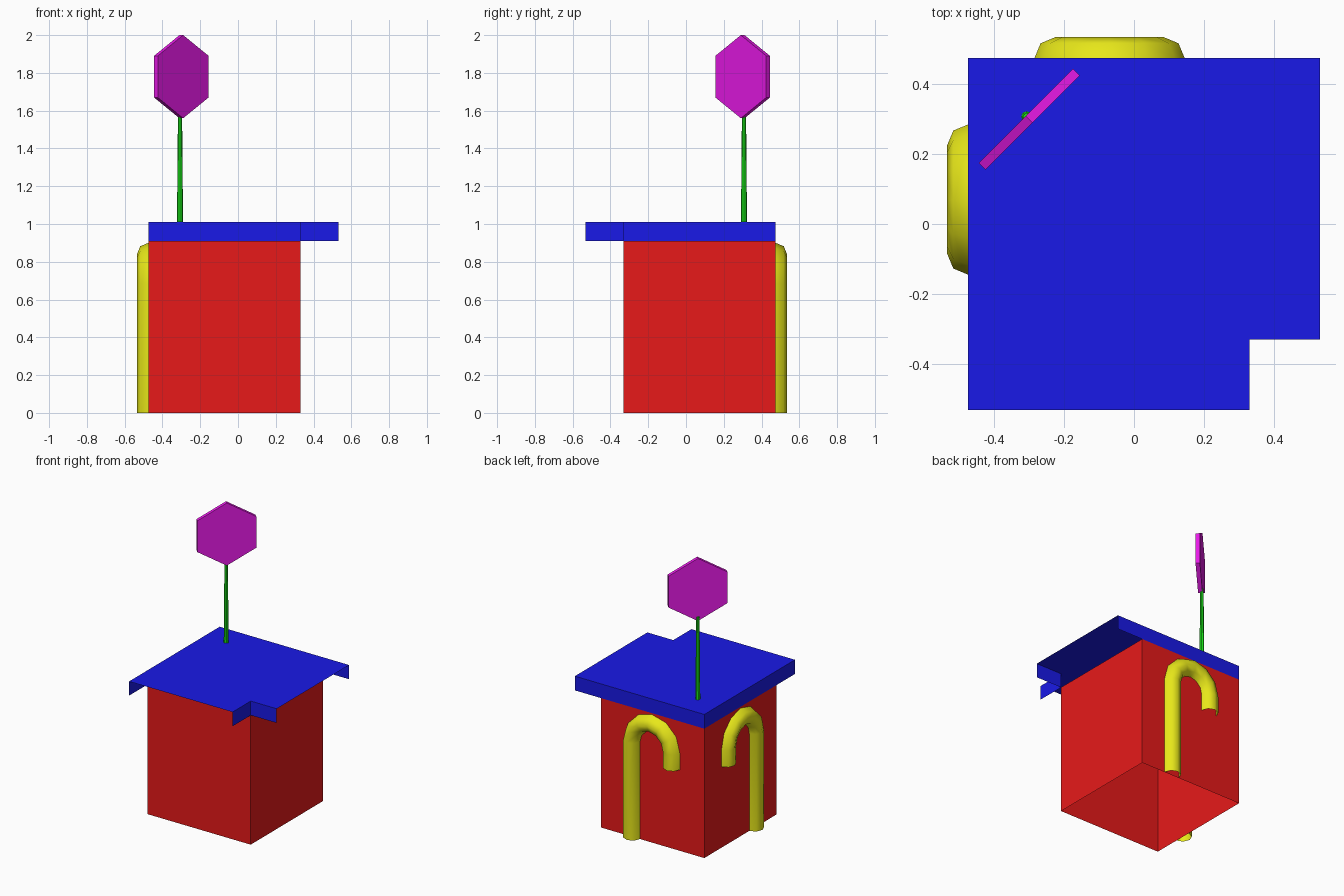
import bpy, bmesh
from math import sin, cos, pi
from mathutils import Matrix, Vector

if "Cube" in bpy.data.objects:
    bpy.data.objects.remove(bpy.data.objects["Cube"])

LO, HI, OUT = -0.475, 0.33, 0.532     # wall planes and roof overhang
EAVE, ROOF = 0.91, 1.01


def material(name, rgb):
    m = bpy.data.materials.new(name)
    m.diffuse_color = (*rgb, 1)
    m.use_nodes = True
    m.node_tree.nodes["Principled BSDF"].inputs["Base Color"].default_value = m.diffuse_color
    return m


RED = material("red", (0.8, 0.01, 0.01))
BLUE = material("blue", (0.01, 0.01, 0.8))
YELLOW = material("yellow", (0.8, 0.8, 0.01))
GREEN = material("green", (0.01, 0.8, 0.01))
PURPLE = material("purple", (0.8, 0.01, 0.8))


def make(name, bm, mat, smooth=False):
    me = bpy.data.meshes.new(name)
    bm.to_mesh(me)
    bm.free()
    me.materials.append(mat)
    for p in me.polygons:
        p.use_smooth = smooth
    ob = bpy.data.objects.new(name, me)
    bpy.context.collection.objects.link(ob)
    return ob


def strip(bm, a, b, z0, z1):
    """Vertical wall from plan point a to b."""
    return bm.faces.new([bm.verts.new((*p, z)) for p, z in
                         ((a, z0), (b, z0), (b, z1), (a, z1))])


# walls: four sides, open at the bottom
bm = bmesh.new()
plan = [(LO, -HI), (HI, -HI), (HI, -LO), (LO, -LO)]
for i in range(4):
    strip(bm, plan[i], plan[(i + 1) % 4], 0, EAVE)
bmesh.ops.remove_doubles(bm, verts=bm.verts, dist=1e-4)
make("walls", bm, RED)

# roof: notched sheet with a rim, left open along the front and right eaves
bm = bmesh.new()
plan = [(LO, -OUT), (HI, -OUT), (HI, -HI), (OUT, -HI), (OUT, -LO), (LO, -LO)]
bm.faces.new([bm.verts.new((*p, ROOF)) for p in plan])
for i in (1, 2, 4, 5):
    strip(bm, plan[i], plan[(i + 1) % 6], EAVE, ROOF)
bmesh.ops.remove_doubles(bm, verts=bm.verts, dist=1e-4)
make("roof", bm, BLUE)


def half_pipe(name, place):
    """Hooked half pipe lying against a wall; place maps (along, out, z) to the model."""
    mid, bend, r, zc = -0.07, 0.155, 0.06, 0.685
    path = [(mid + bend, 0, 1, 0)]
    path += [(mid + bend * cos(a), zc + bend * sin(a), cos(a), sin(a))
             for a in (pi * k / 6 for k in range(7))]
    path += [(mid - bend, 0.57, -1, 0)]
    bm = bmesh.new()
    rings = []
    for u, z, nu, nz in path:
        ring = []
        for k in range(5):
            a = pi * k / 4
            ring.append(bm.verts.new(place(u + nu * r * cos(a), r * sin(a), z + nz * r * cos(a))))
        rings.append(ring)
    # the first path point sits under the arc start
    for p, q in zip(rings, rings[1:]):
        for k in range(4):
            bm.faces.new((p[k], p[k + 1], q[k + 1], q[k]))
    bmesh.ops.recalc_face_normals(bm, faces=bm.faces)
    bm.normal_update()
    centre = Vector(place(mid, 0, 0.5))
    outward = Vector(place(mid, 1, 0.5)) - centre
    if sum(f.normal.dot(outward) * f.calc_area() for f in bm.faces) < 0:
        bmesh.ops.reverse_faces(bm, faces=bm.faces)
    make(name, bm, YELLOW, True)


# pipes: mirrored across the back left corner
half_pipe("back_pipe", lambda u, o, z: (u, -LO + o, z))
half_pipe("left_pipe", lambda u, o, z: (LO - o, -u, z))

# sign post
bm = bmesh.new()
bmesh.ops.create_cone(bm, cap_ends=True, segments=8, radius1=0.016, radius2=0.011, depth=0.58,
                      matrix=Matrix.Translation((-0.307, 0.307, ROOF + 0.29)))
make("sign_post", bm, GREEN)

# sign: upright hexagonal plate turned to the front right corner
bm = bmesh.new()
bmesh.ops.create_cone(bm, cap_ends=True, segments=6, radius1=0.22, radius2=0.22, depth=0.028,
                      matrix=Matrix.Translation((-0.3, 0.3, 1.78)) @ Matrix.Rotation(pi / 4, 4, 'Z')
                      @ Matrix.Rotation(pi / 2, 4, 'X'))
make("sign", bm, PURPLE)
